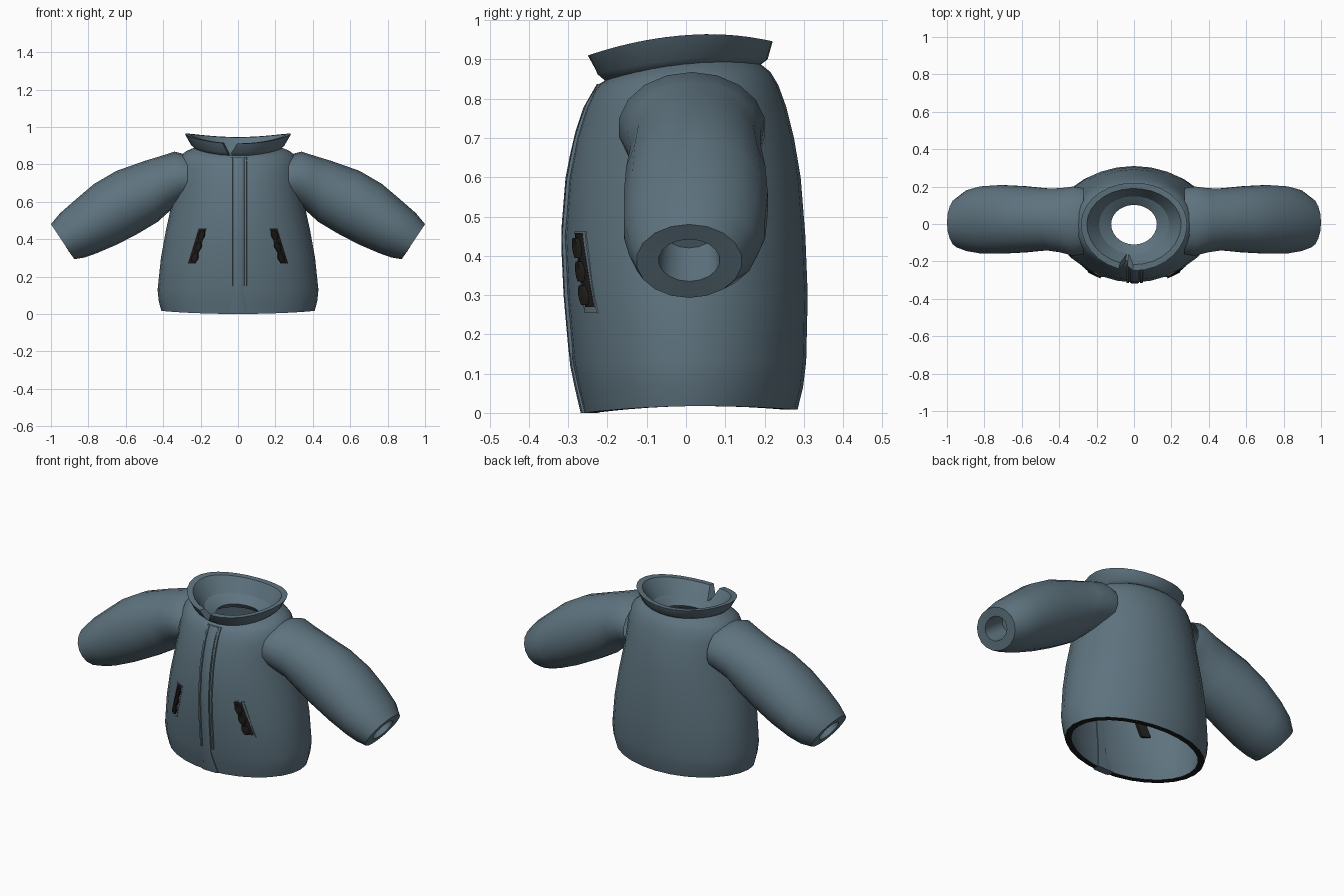
import bpy, bmesh, math
from mathutils import Vector

if "Cube" in bpy.data.objects:
    bpy.data.objects.remove(bpy.data.objects["Cube"])


def material(name, rgb):
    m = bpy.data.materials.new(name)
    m.diffuse_color = (*rgb, 1)
    m.use_nodes = True
    m.node_tree.nodes["Principled BSDF"].inputs["Base Color"].default_value = m.diffuse_color
    return m


CLOTH = material("slate blue cloth", (0.112, 0.172, 0.212))
DARK = material("dark lining", (0.012, 0.011, 0.010))


def loft(name, rows, mats, wrap=True, loop=False, cap_first=False, cap_last=False,
         cap_sides=False, dark_row=None, angle=40):
    """Skin a list of point rows; wrap joins row ends, loop joins last row to first."""
    bm = bmesh.new()
    vs = [[bm.verts.new(p) for p in r] for r in rows]
    n, k = len(vs), len(vs[0])
    for i in range(n if loop else n - 1):
        a, b = vs[i], vs[(i + 1) % n]
        for j in range(k if wrap else k - 1):
            f = bm.faces.new((a[j], a[(j + 1) % k], b[(j + 1) % k], b[j]))
            if i == dark_row:
                f.material_index = 1
    if cap_first:
        bm.faces.new(vs[0])
    if cap_last:
        bm.faces.new(vs[-1])
    if cap_sides:
        bm.faces.new([r[0] for r in vs])
        bm.faces.new([r[-1] for r in vs])
    bmesh.ops.recalc_face_normals(bm, faces=bm.faces)
    me = bpy.data.meshes.new(name)
    bm.to_mesh(me)
    bm.free()
    for m in mats:
        me.materials.append(m)
    me.shade_smooth()
    me.set_sharp_from_angle(angle=math.radians(angle))
    ob = bpy.data.objects.new(name, me)
    bpy.context.collection.objects.link(ob)
    return ob


def oval(rx, yf, yb, zf, zs, zb, angles):
    """Horizontal ring with its own front/side/back depth and height."""
    pts = []
    for a in angles:
        s = math.sin(a)
        y = (yb if s > 0 else -yf) * s
        z = zs + (zb - zf) / 2 * s + ((zb + zf) / 2 - zs) * s * s
        pts.append((rx * math.cos(a), y, z))
    return pts


# Torso shell: outside going up, over the neck opening, inside going down
OUT = [(.41, -.262, .284, .0, .017, .008), (.424, -.277, .298, .065, .07, .065),
       (.43, -.29, .306, .13, .13, .13), (.412, -.305, .31, .3, .3, .3),
       (.385, -.312, .304, .45, .45, .45), (.352, -.30, .292, .6, .6, .6),
       (.337, -.28, .275, .7, .7, .7), (.328, -.258, .255, .77, .78, .78),
       (.31, -.235, .235, .82, .845, .835), (.275, -.22, .215, .838, .872, .868),
       (.23, -.2, .188, .85, .89, .89)]
NECK = [(.185, -.16, .15, .842, .87, .87), (.122, -.11, .102, .815, .83, .83),
        (.15, -.13, .125, .79, .80, .80)]
INN = [(r - .034, f + .03, b - .03, zf, zs, zb) for r, f, b, zf, zs, zb in OUT[7::-1]]
ANG = [2 * math.pi * i / 28 for i in range(28)]
body = OUT + NECK + INN
loft("jacket_body", [oval(*r, ANG) for r in body], [CLOTH, DARK], loop=True,
     dark_row=len(body) - 1)


def front_y(x, z):
    """Depth of the torso front at x, z."""
    for a, b in zip(OUT, OUT[1:]):
        if z <= b[3]:
            break
    t = max(0, min(1, (z - a[3]) / (b[3] - a[3])))
    rx, yf = a[0] + (b[0] - a[0]) * t, a[1] + (b[1] - a[1]) * t
    return yf * math.sqrt(max(0, 1 - (x / rx) ** 2))


# Flared collar, split at the front
COLLAR = [(.232, -.203, .188, .843, .887, .885, -99, 259),
          (.25, -.226, .208, .862, .902, .90, -98, 257),
          (.284, -.25, .221, .91, .962, .946, -91, 253),
          (.252, -.217, .19, .912, .957, .944, -91, 253),
          (.185, -.158, .148, .838, .868, .868, -99, 259)]
rows = [oval(*r[:6], [math.radians(r[6] + (r[7] - r[6]) * i / 28) for i in range(29)])
        for r in COLLAR]
loft("collar", rows, [CLOTH], wrap=False, loop=True, cap_sides=True)

# Sleeve: each ring is set by its top point, bottom point, half depth and middle y
SLEEVE = [(.27, .85, .27, .60, .18, .015), (.34, .868, .305, .585, .188, .015),
          (.42, .842, .36, .555, .174, .02), (.5, .818, .43, .492, .168, .025),
          (.65, .765, .53, .432, .18, .025), (.77, .695, .645, .372, .186, .025),
          (.87, .61, .755, .325, .182, .022), (.95, .54, .82, .302, .165, .018),
          (1.0, .48, .875, .293, .135, .008), (.972, .442, .905, .335, .078, .008),
          (.86, .52, .80, .42, .07, .008)]
for side, label in ((1, "right"), (-1, "left")):
    rows = []
    for xt, zt, xb, zb, hy, cy in SLEEVE:
        c = Vector(((xt + xb) / 2, cy, (zt + zb) / 2))
        up = Vector(((xt - xb) / 2, 0, (zt - zb) / 2))
        ring = [c + up * math.cos(a) + Vector((0, hy, 0)) * math.sin(a)
                for a in (2 * math.pi * i / 18 for i in range(18))]
        rows.append([(side * p.x, p.y, p.z) for p in ring])
    loft("sleeve_" + label, rows, [CLOTH], cap_last=True)


def strip(name, centre, z0, z1, lift, mat, back=.012, steps=14):
    """Band lying on the torso front; centre(t) gives its x and half width."""
    rows = []
    for i in range(steps + 1):
        t = i / steps
        z = z0 + (z1 - z0) * t
        x, w = centre(t)
        l, r = x - w, x + w
        e = w * .3
        rows.append([(l, front_y(l, z) + back, z), (l, front_y(l, z) - lift * .5, z),
                     (l + e, front_y(l + e, z) - lift, z), (r - e, front_y(r - e, z) - lift, z),
                     (r, front_y(r, z) - lift * .5, z), (r, front_y(r, z) + back, z)])
    return loft(name, rows, [mat], cap_first=True, cap_last=True)


# Front placket with a piped edge on each side
strip("placket", lambda t: (.003, .024 + .026 * max(0, 1 - t * 7)), .0, .838, .007, CLOTH, .036)
for x in (-.034, .04):
    strip("placket_edge", lambda t: (x, .007), .15, .838, .006, CLOTH)

# Slanted pockets: dark opening through the shell with zip bumps and a cloth rim
for s in (-1, 1):
    slope = lambda t: s * (.247 - .058 * t)
    strip("pocket_rim", lambda t: (slope(t), .029), .255, .462, .003, CLOTH, steps=6)
    strip("pocket_opening", lambda t: (slope(t), .021), .27, .458, .006, DARK, .05, steps=6)
    for z in (.30, .36, .42):
        strip("pocket_zip", lambda t: (slope((z - .24) / .2 + t * .2 - .1),
                                       .019 * math.sin(math.pi * (.15 + .7 * t))),
              z - .025, z + .025, .015, DARK, steps=4)
